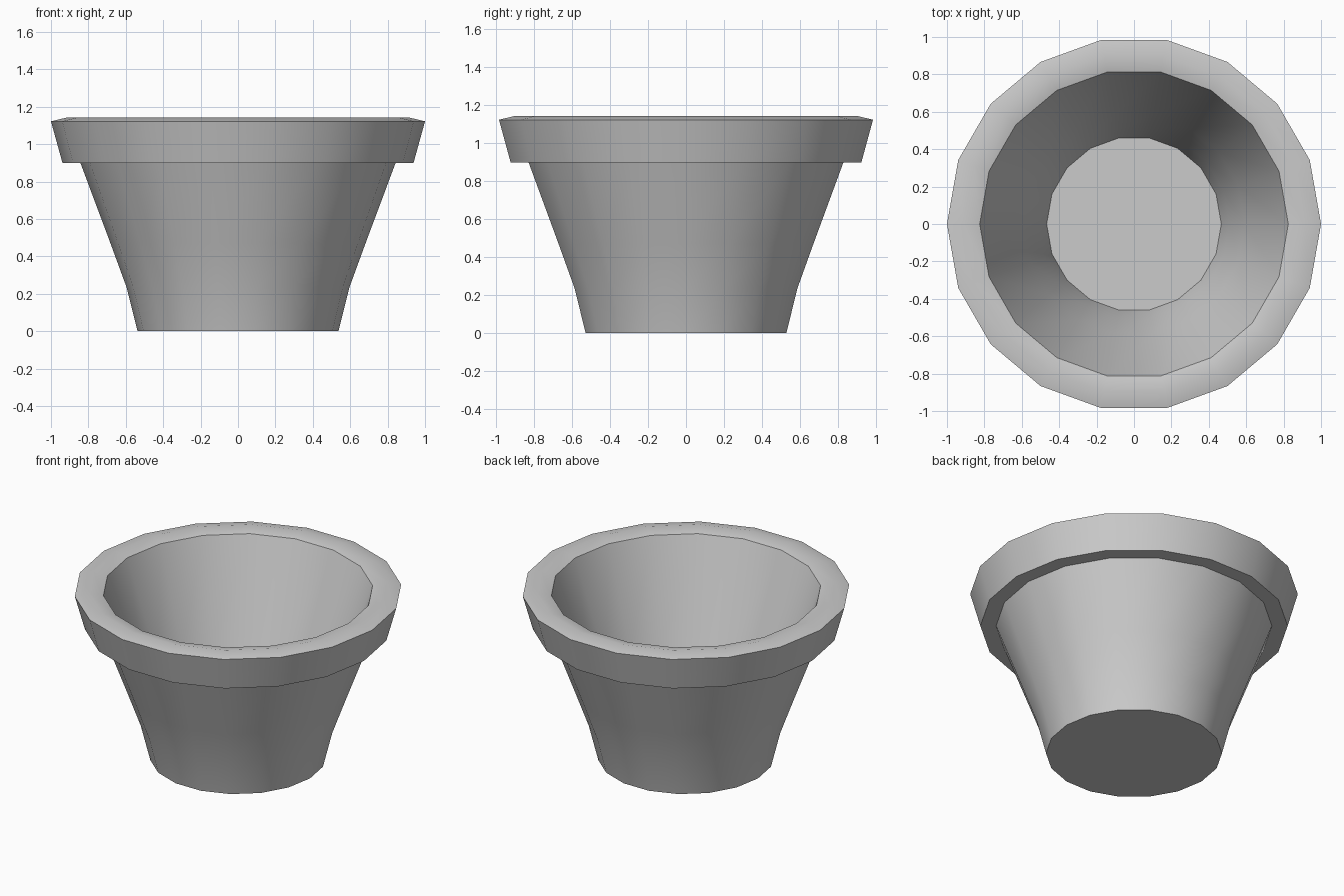
import bpy, bmesh, math

if "Cube" in bpy.data.objects:
    bpy.data.objects.remove(bpy.data.objects["Cube"])

SIDES = 18

# Pot profile (radius, height): outer wall, rim, inner wall, floor
profile = [
    (0.537, 0.0), (0.596, 0.235), (0.682, 0.47), (0.842, 0.898),
    (0.938, 0.898), (1.0, 1.122), (0.912, 1.143), (0.825, 1.122),
    (0.594, 0.48), (0.51, 0.25), (0.467, 0.08),
]

bm = bmesh.new()
rings = []
for r, z in profile:
    rings.append([bm.verts.new((r * math.cos(2 * math.pi * i / SIDES),
                                r * math.sin(2 * math.pi * i / SIDES), z))
                  for i in range(SIDES)])

# Walls between neighbouring rings
for a, b in zip(rings, rings[1:]):
    for i in range(SIDES):
        j = (i + 1) % SIDES
        bm.faces.new((a[i], a[j], b[j], b[i]))

# Underside and inner floor
bm.faces.new(rings[0][::-1])
bm.faces.new(rings[-1])

mesh = bpy.data.meshes.new("flower_pot")
bm.to_mesh(mesh)
bm.free()
pot = bpy.data.objects.new("flower_pot", mesh)
bpy.context.collection.objects.link(pot)

# Smooth sides with crisp rim edges
bpy.context.view_layer.objects.active = pot
pot.select_set(True)
bpy.ops.object.shade_smooth_by_angle(angle=math.radians(30))
